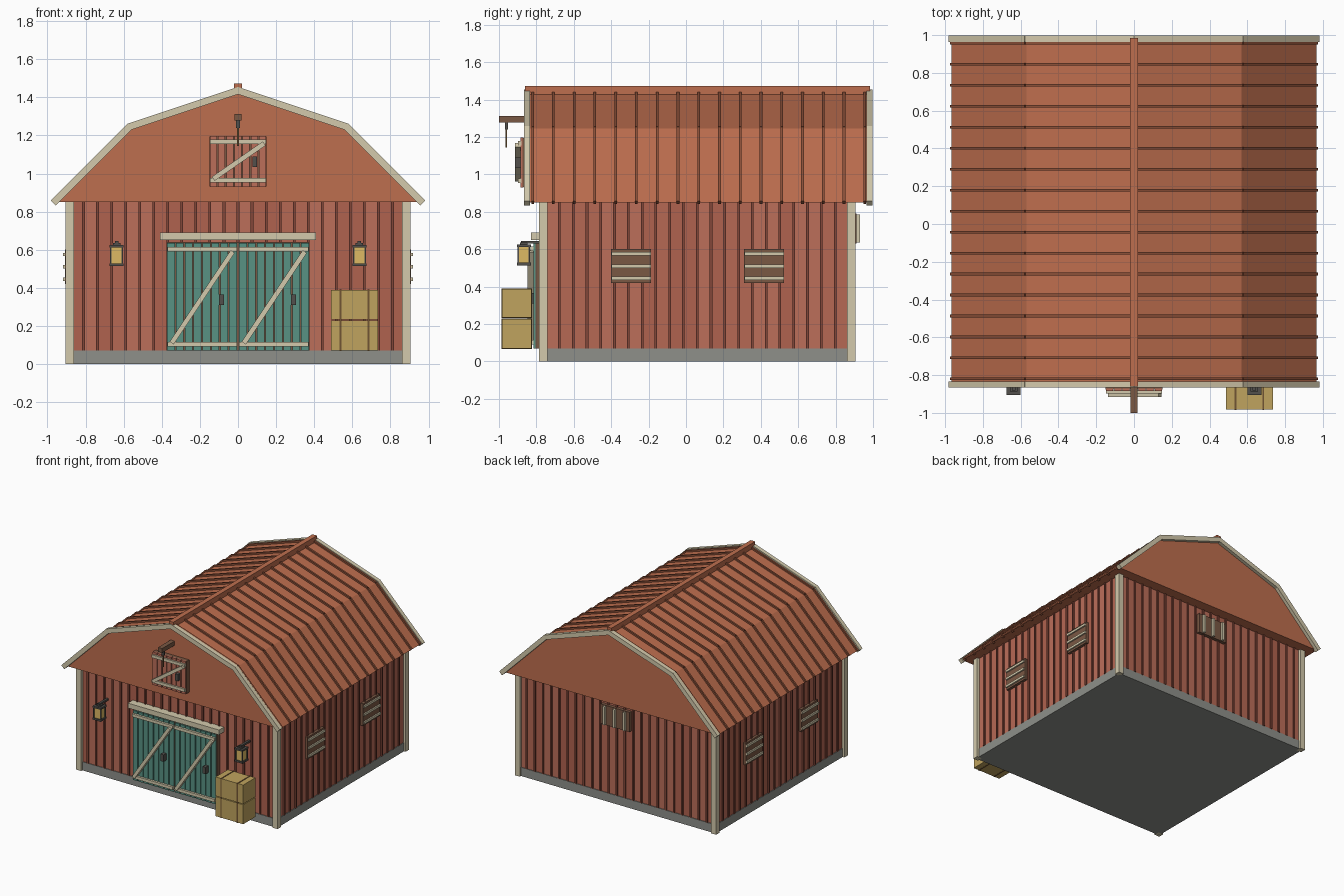
import bpy, bmesh, random
from mathutils import Matrix, Vector

if "Cube" in bpy.data.objects:
    bpy.data.objects.remove(bpy.data.objects["Cube"])

random.seed(4)


def material(name, r, g, b):
    m = bpy.data.materials.new(name)
    lin = lambda c: (c / 255 / 12.92) if c < 11 else ((c / 255 + 0.055) / 1.055) ** 2.4
    m.diffuse_color = (lin(r), lin(g), lin(b), 1)
    m.use_nodes = True
    m.node_tree.nodes["Principled BSDF"].inputs["Base Color"].default_value = m.diffuse_color
    return m


REDS = [material("red_a", 176, 98, 78), material("red_b", 188, 110, 90), material("red_c", 182, 104, 84)]
BATTEN = material("batten_red", 130, 70, 56)
ROOF = material("roof_rust", 190, 110, 78)
RIB = material("rib_rust", 140, 80, 56)
CREAM = material("cream", 212, 202, 172)
TEAL = material("teal", 88, 146, 132)
STONE = material("stone", 142, 144, 138)
BROWN = material("brown", 122, 88, 68)
DARK = material("dark_iron", 82, 80, 76)
GLOW = material("glow", 222, 186, 100)
STRAW = material("straw", 192, 164, 94)
STRAP = material("strap", 112, 84, 50)


def finish(name, bm, mat):
    bmesh.ops.recalc_face_normals(bm, faces=bm.faces)
    me = bpy.data.meshes.new(name)
    bm.to_mesh(me)
    bm.free()
    me.materials.append(mat)
    ob = bpy.data.objects.new(name, me)
    bpy.context.collection.objects.link(ob)
    return ob


def boxes(name, mat, items):
    """One object from boxes given as (x0, x1, y0, y1, z0, z1)."""
    bm = bmesh.new()
    for x0, x1, y0, y1, z0, z1 in items:
        mtx = Matrix.Translation(((x0 + x1) / 2, (y0 + y1) / 2, (z0 + z1) / 2))
        mtx = mtx @ Matrix.Diagonal((abs(x1 - x0), abs(y1 - y0), abs(z1 - z0), 1))
        bmesh.ops.create_cube(bm, size=1, matrix=mtx)
    return finish(name, bm, mat)


def prisms(name, mat, items):
    """One object from xz outlines extruded in y: (outline, y0, y1)."""
    bm = bmesh.new()
    for outline, y0, y1 in items:
        face = bm.faces.new([bm.verts.new((x, y0, z)) for x, z in outline])
        ext = bmesh.ops.extrude_face_region(bm, geom=[face])["geom"]
        bmesh.ops.translate(bm, vec=(0, y1 - y0, 0), verts=[v for v in ext if isinstance(v, bmesh.types.BMVert)])
    return finish(name, bm, mat)


def bar(p, q, w, over=0.0):
    """Outline of a strip of width w along p-q in the xz plane."""
    p, q = Vector(p), Vector(q)
    d = (q - p).normalized()
    n = Vector((-d.y, d.x)) * w / 2
    p, q = p - d * over, q + d * over
    return [p + n, q + n, q - n, p - n]


# Foundation, wall core and corner posts
boxes("foundation", STONE, [(-0.89, 0.89, -0.77, 0.89, 0, 0.07)])
boxes("wall_core", REDS[0], [(-0.875, 0.875, -0.755, 0.875, 0.07, 0.86)])
boxes("corner_posts", CREAM, [(s * 0.86, s * 0.905, y, y + 0.045, 0, 0.855)
                              for s in (-1, 1) for y in (-0.785, 0.86)])

# Wall boards in three shades, with battens over the joints
shades, battens = [[], [], []], []
P = 0.0737
for y, out in ((-0.755, -1), (0.875, 1)):
    for i in range(-12, 12):
        random.choice(shades).append((max(i * P, -0.88), min((i + 1) * P, 0.88), y, y + out * 0.01, 0.07, 0.855))
    battens += [(i * P - 0.007, i * P + 0.007, y, y + out * 0.02, 0.07, 0.855) for i in range(-11, 12)]
for s in (-1, 1):
    for i in range(-11, 11):
        y = 0.06 + i * P
        random.choice(shades).append((s * 0.875, s * 0.885, max(y, -0.76), min(y + P, 0.88), 0.07, 0.855))
        if i > -11:
            battens.append((s * 0.875, s * 0.895, y - 0.007, y + 0.007, 0.07, 0.855))
for k in range(3):
    boxes("wall_boards_%d" % (k + 1), REDS[k], shades[k])
boxes("wall_battens", BATTEN, battens)

# Gambrel roof with closed gables, standing ribs and ridge cap
prof = [(-0.965, 0.85), (-0.57, 1.245), (0, 1.435), (0.57, 1.245), (0.965, 0.85)]
segs = list(zip(prof[:-1], prof[1:]))
prisms("roof", ROOF, [(prof, -0.84, 0.97)])
prisms("roof_ribs", RIB, [(bar(p, q, 0.026), y - 0.007, y + 0.007)
                          for p, q in segs for y in [-0.82 + 0.111 * i for i in range(17)]])
boxes("ridge_cap", ROOF, [(-0.02, 0.02, -0.86, 0.985, 1.425, 1.473)])
prisms("gable_trim", CREAM, [(bar(p, q, 0.036, 0.006), y, y + 0.033)
                             for p, q in segs for y in (-0.866, 0.964)])


def planks(x0, x1, n, y0, y1, z0, z1):
    w = (x1 - x0) / n
    return [(x0 + i * w + 0.003, x0 + (i + 1) * w - 0.003, y0, y1, z0, z1) for i in range(n)]


# Sliding front doors
boxes("door_backing", BROWN, [(-0.375, 0.375, -0.805, -0.76, 0.07, 0.64)])
boxes("door_planks", TEAL, [b for x in (-0.375, 0.003) for b in planks(x, x + 0.372, 8, -0.815, -0.80, 0.07, 0.635)])
boxes("door_rails", CREAM, [(x, x + 0.365, -0.832, -0.81, z, z + 0.024)
                            for x in (-0.37, 0.005) for z in (0.092, 0.59)])
prisms("door_braces", CREAM, [(bar((x, 0.11), (x + 0.32, 0.59), 0.026), -0.848, -0.813) for x in (-0.348, 0.03)])
boxes("door_handles", DARK, [(x, x + 0.026, -0.85, -0.81, 0.31, 0.366) for x in (-0.1, 0.278)])
boxes("door_track", CREAM, [(-0.41, 0.41, -0.83, -0.76, 0.65, 0.69)])

# Loft door in the front gable
boxes("loft_backing", BROWN, [(-0.15, 0.15, -0.875, -0.835, 0.932, 1.195)])
boxes("loft_planks", REDS[1], planks(-0.15, 0.15, 7, -0.885, -0.87, 0.93, 1.197))
boxes("loft_rails", CREAM, [(-0.148, 0.148, -0.898, -0.88, z, z + 0.024) for z in (0.953, 1.155)])
prisms("loft_brace", CREAM, [(bar((-0.13, 0.972), (0.138, 1.158), 0.026), -0.915, -0.883)])
boxes("loft_handle", DARK, [(0.076, 0.1, -0.915, -0.88, 1.035, 1.09)])

# Hoist beam, pulley and rope
boxes("hoist_beam", BROWN, [(-0.018, 0.018, -1.0, -0.83, 1.277, 1.312)])
boxes("hoist_pulley", DARK, [(-0.011, 0.011, -0.967, -0.953, 1.24, 1.28)])
boxes("hoist_rope", STRAP, [(-0.004, 0.004, -0.964, -0.956, 1.145, 1.25)])

# Slatted side windows and back vent
wins = [(s, y) for s in (-1, 1) for y in (-0.293, 0.418)]
boxes("window_panels", BROWN, [(s * 0.87, s * 0.907, y - 0.107, y + 0.107, 0.42, 0.6) for s, y in wins])
boxes("window_slats", CREAM, [(s * 0.9, s * 0.918, y - 0.105, y + 0.105, z - 0.009, z + 0.009)
                              for s, y in wins for z in (0.445, 0.51, 0.575)])
boxes("vent_panel", BROWN, [(-0.13, 0.13, 0.87, 0.912, 0.63, 0.79)])
boxes("vent_slats", CREAM, [(x - 0.009, x + 0.009, 0.9, 0.93, 0.635, 0.785) for x in (-0.09, 0, 0.09)])

# Wall lanterns
for s, side in ((-1, "left"), (1, "right")):
    x, y = s * 0.637, -0.867
    boxes("lantern_glass_" + side, GLOW, [(x - 0.027, x + 0.027, y - 0.027, y + 0.027, 0.525, 0.612)])
    frame = [(x - 0.037, x + 0.037, y - 0.037, y + 0.037, z, z + 0.014) for z in (0.514, 0.611)]
    frame += [(x + i * 0.03 - 0.004, x + i * 0.03 + 0.004, y + j * 0.03 - 0.004, y + j * 0.03 + 0.004, 0.52, 0.615)
              for i in (-1, 1) for j in (-1, 1)]
    frame += [(x - 0.02, x + 0.02, y - 0.02, y + 0.02, 0.625, 0.635),
              (x - 0.009, x + 0.009, y - 0.015, -0.76, 0.63, 0.645)]
    boxes("lantern_frame_" + side, DARK, frame)

# Two stacked hay bales with straps
bales, straps = [], []
for z0, z1 in ((0.07, 0.228), (0.234, 0.388)):
    bales.append((0.487, 0.735, -0.983, -0.826, z0, z1))
    straps += [(x - 0.005, x + 0.005, -0.986, -0.823, z0 - 0.002, z1 + 0.003) for x in (0.537, 0.684)]
boxes("hay_bales", STRAW, bales)
boxes("bale_straps", STRAP, straps)
